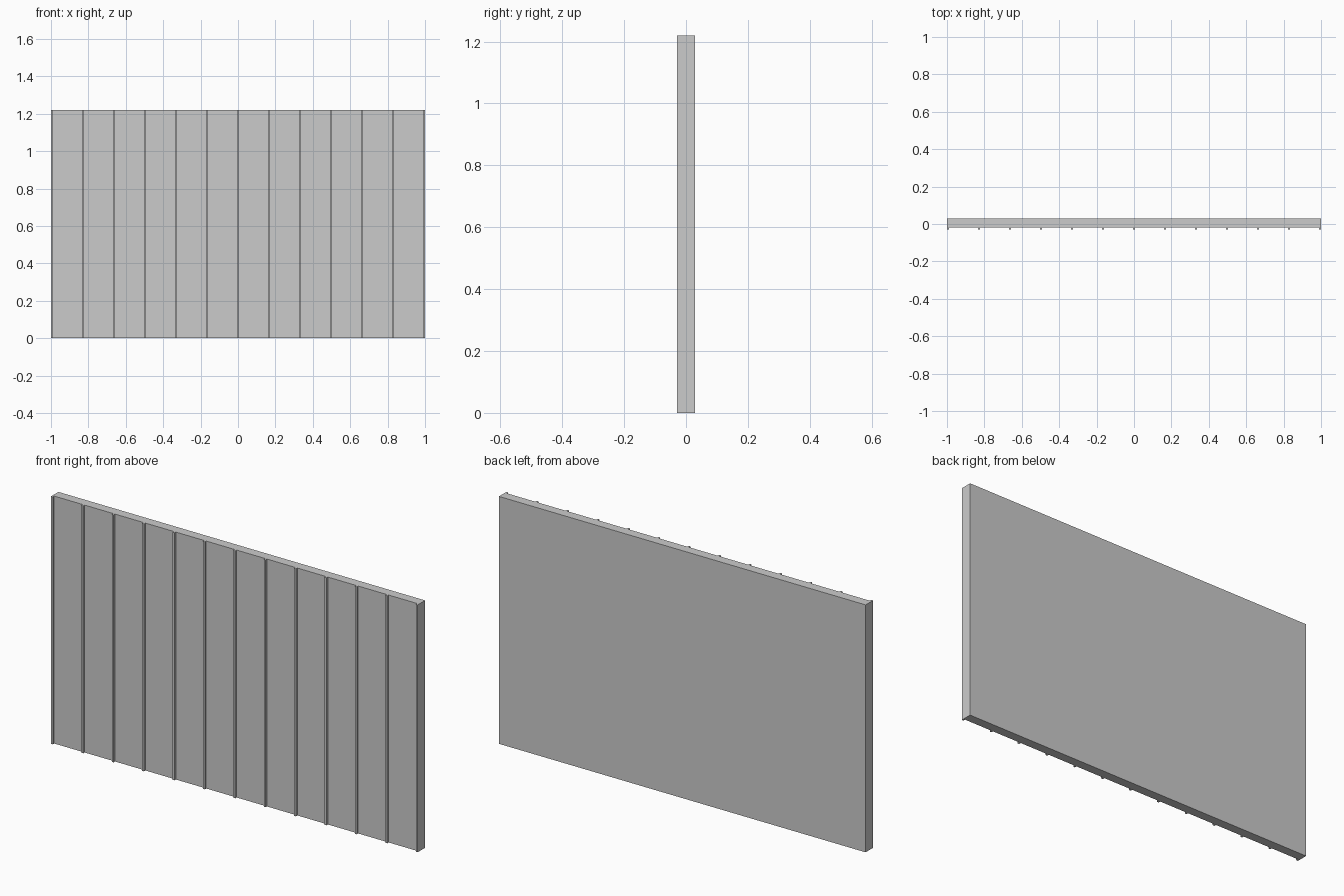
import bpy

if "Cube" in bpy.data.objects:
    bpy.data.objects.remove(bpy.data.objects["Cube"])

HEIGHT = 1.22
BACK, FACE, FRONT = 0.029, -0.018, -0.029
RIB_W, RIBS = 0.01, 13


def box(name, x0, x1, y0, y1, z0, z1):
    bpy.ops.mesh.primitive_cube_add(size=1, location=((x0 + x1) / 2, (y0 + y1) / 2, (z0 + z1) / 2))
    ob = bpy.context.object
    ob.name = name
    ob.scale = (x1 - x0, y1 - y0, z1 - z0)
    bpy.ops.object.transform_apply(location=False, rotation=False, scale=True)
    return ob


# Flat wall panel
box("panel", -1, 1, FACE, BACK, 0, HEIGHT)

# Evenly spaced vertical battens on the front, flush with both ends
step = (2 - RIB_W) / (RIBS - 1)
for i in range(RIBS):
    x = -1 + i * step
    box(f"batten_{i + 1}", x, x + RIB_W, FRONT, FACE, 0, HEIGHT)
